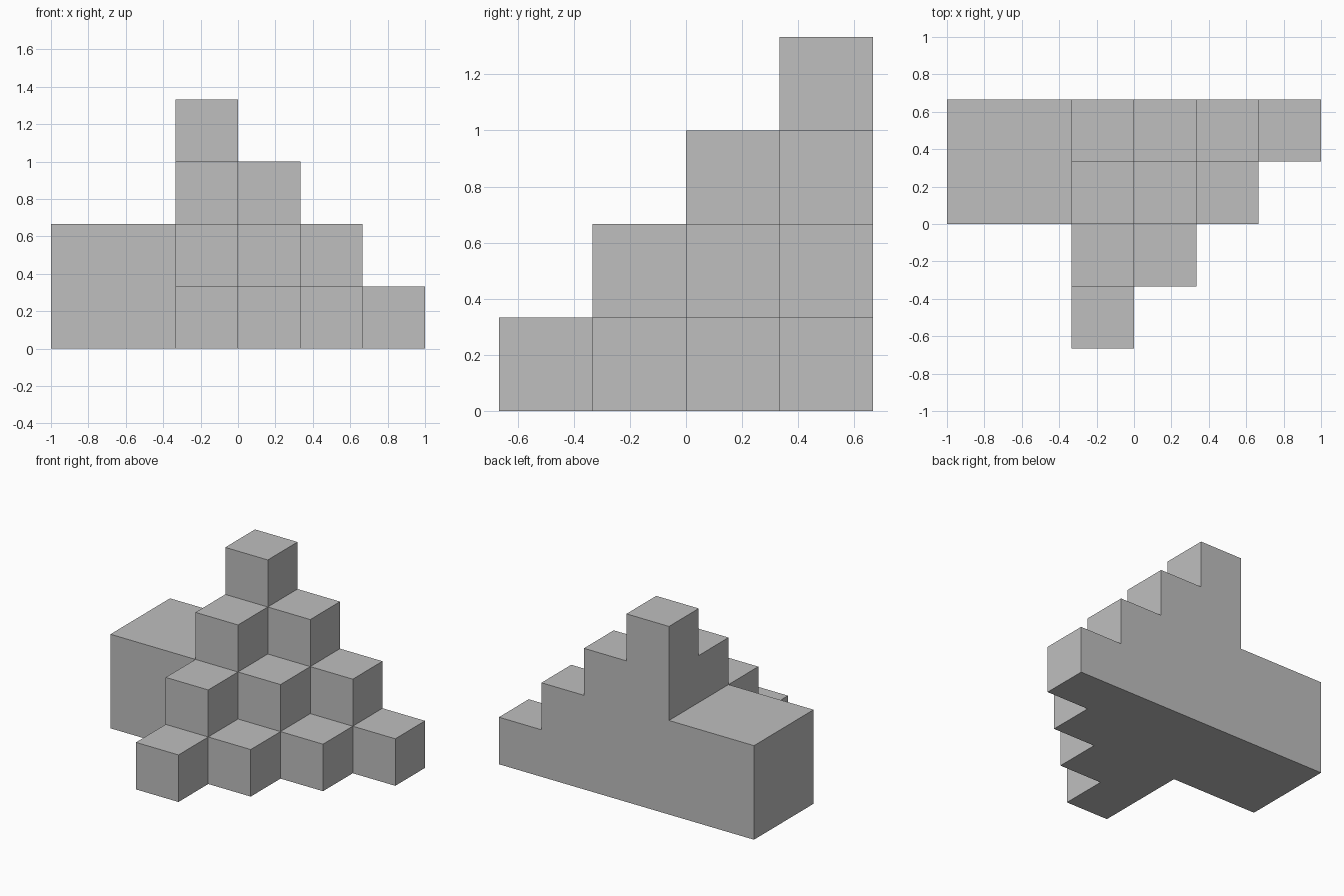
import bpy
import bmesh
import math
from mathutils import Vector

cube = bpy.data.objects.get("Cube")
if cube:
    bpy.data.objects.remove(cube, do_unlink=True)

UNIT = 1 / 3        # edge of one small cube
STEPS = 4           # cubes along each leg of the corner staircase

grey = bpy.data.materials.new("plain_grey")
grey.use_nodes = True
colour = (0.52, 0.52, 0.52, 1)
grey.diffuse_color = colour
grey.node_tree.nodes["Principled BSDF"].inputs["Base Color"].default_value = colour


def box_cells(xs, ys, zs):
    return {(x, y, z) for x in xs for y in ys for z in zs}


# Corner staircase: columns lose one cube per step to the left and to the front
cells = set()
for i in range(STEPS):
    for j in range(STEPS - i):
        cells |= box_cells([i - 1], [1 - j], range(STEPS - i - j))

# Large block against the right side of the staircase
cells |= box_cells([-3, -2], [0, 1], [0, 1])


def add_outer_faces(bm, cell):
    """Add the cube sides that have no neighbouring cell."""
    centre = Vector(cell) + Vector((0.5, 0.5, 0.5))
    for axis in range(3):
        for sign in (-1, 1):
            normal = Vector((0, 0, 0))
            normal[axis] = sign
            if tuple(int(c + n) for c, n in zip(cell, normal)) in cells:
                continue
            u = Vector((0, 0, 0))
            u[(axis + 1) % 3] = 1
            v = normal.cross(u)
            corners = [(-1, -1), (1, -1), (1, 1), (-1, 1)]
            bm.faces.new([bm.verts.new((centre + (normal + u * a + v * b) / 2) * UNIT)
                          for a, b in corners])


# One closed shell, with flat regions merged into single faces
bm = bmesh.new()
for cell in sorted(cells):
    add_outer_faces(bm, cell)
bmesh.ops.remove_doubles(bm, verts=bm.verts, dist=0.001)
bmesh.ops.dissolve_limit(bm, angle_limit=math.radians(1), verts=bm.verts, edges=bm.edges)

mesh = bpy.data.meshes.new("stepped_block")
bm.to_mesh(mesh)
bm.free()
mesh.materials.append(grey)
stepped_block = bpy.data.objects.new("stepped_block", mesh)
bpy.context.collection.objects.link(stepped_block)
